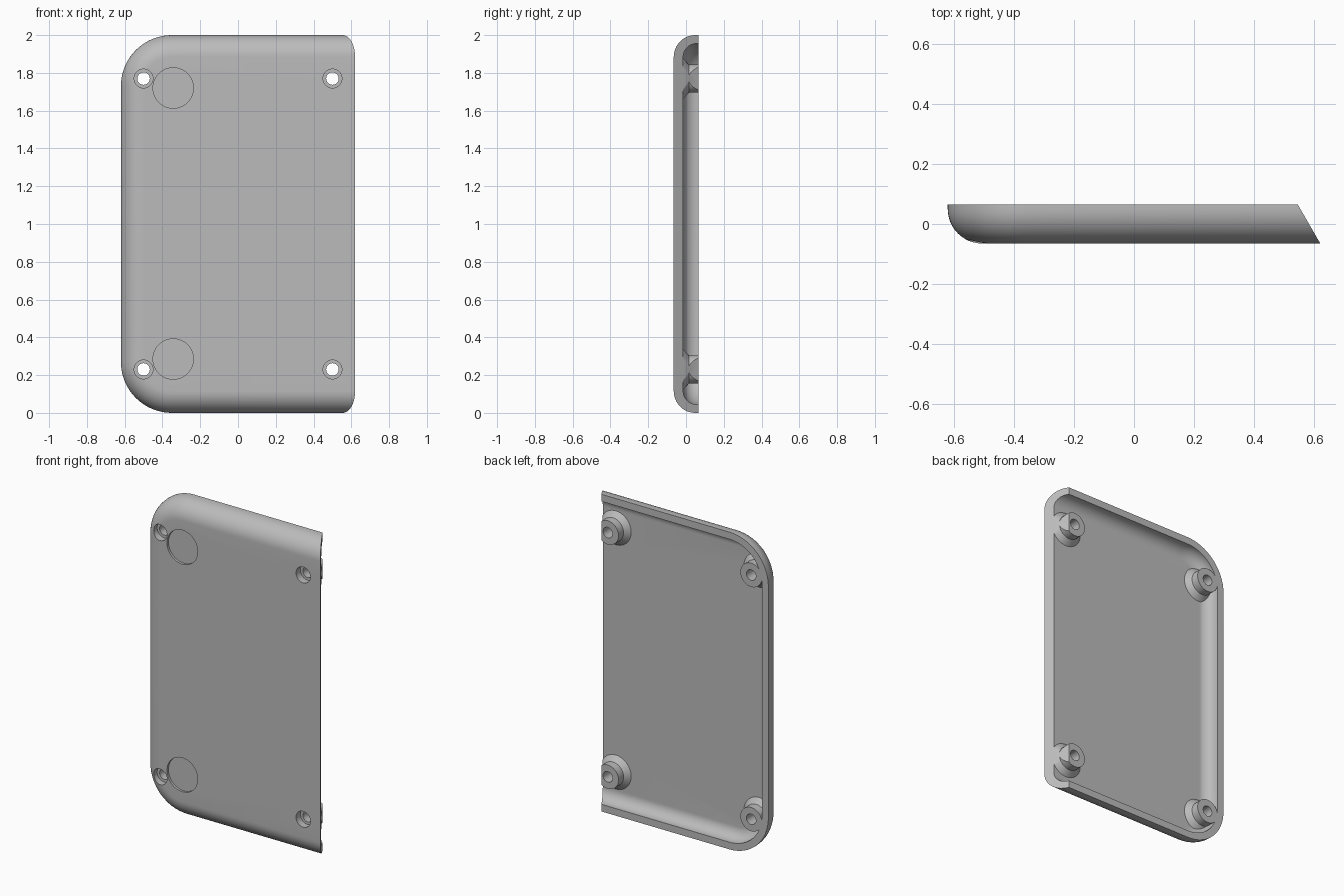
import bpy, bmesh, math
from mathutils import Matrix

cube = bpy.data.objects.get("Cube")
if cube:
    bpy.data.objects.remove(cube)

FRONT, BACK, HALF_W = -0.065, 0.065, 0.62
SCREWS = [(x, z) for x in (-0.5, 0.5) for z in (0.23, 1.77)]

grey = bpy.data.materials.new("Light grey plastic")
grey.use_nodes = True
colour = (0.5, 0.5, 0.5, 1)
grey.diffuse_color = colour
grey.node_tree.nodes["Principled BSDF"].inputs["Base Color"].default_value = colour


def finish(bm, name):
    bmesh.ops.recalc_face_normals(bm, faces=bm.faces)
    mesh = bpy.data.meshes.new(name)
    bm.to_mesh(mesh)
    bm.free()
    mesh.materials.append(grey)
    obj = bpy.data.objects.new(name, mesh)
    bpy.context.collection.objects.link(obj)
    return obj


def outline(inset, corner=0.27, steps=16):
    """Plate outline with two rounded corners, running past the open end."""
    r = corner - inset
    cx, cz = -HALF_W + corner, corner
    pts = [(1, inset)]
    for i in range(steps + 1):
        a = math.pi / 2 * i / steps
        pts.append((cx - r * math.sin(a), cz - r * math.cos(a)))
    return pts + [(x, 2 - z) for x, z in reversed(pts)]


def tray(name, inset, front, back, fillet, steps=12):
    """Solid with a rounded edge around its front face."""
    bm = bmesh.new()
    levels = []
    for i in range(steps + 1):
        a = math.pi / 2 * i / steps
        levels.append((inset + fillet * (1 - math.sin(a)), front + fillet * (1 - math.cos(a))))
    levels.append((inset, back))
    loops = [[bm.verts.new((x, y, z)) for x, z in outline(t)] for t, y in levels]
    for a, b in zip(loops, loops[1:]):
        for i in range(len(a)):
            j = (i + 1) % len(a)
            bm.faces.new((a[i], a[j], b[j], b[i]))
    bm.faces.new(loops[0])
    bm.faces.new(loops[-1])
    return finish(bm, name)


def turned(name, x, z, profile, sides=48):
    """Round solid about a y axis, from (y, radius) pairs."""
    bm = bmesh.new()
    rings = []
    for y, r in profile:
        angles = [math.tau * i / sides for i in range(sides)]
        rings.append([bm.verts.new((x + r * math.cos(a), y, z + r * math.sin(a))) for a in angles])
    for a, b in zip(rings, rings[1:]):
        for i in range(sides):
            j = (i + 1) % sides
            bm.faces.new((a[i], a[j], b[j], b[i]))
    bm.faces.new(rings[0])
    bm.faces.new(rings[-1])
    return finish(bm, name)


def cut(target, cutter):
    mod = target.modifiers.new("Cut", 'BOOLEAN')
    mod.operation, mod.solver, mod.object = 'DIFFERENCE', 'EXACT', cutter
    bpy.context.view_layer.objects.active = target
    bpy.ops.object.modifier_apply(modifier=mod.name)
    bpy.data.objects.remove(cutter)


# Outer body and the hollow, which leaves room for the screw posts
shell = tray("cover_shell", 0, FRONT, BACK, 0.115)
hollow = tray("hollow", 0.045, -0.015, 0.1, 0.07)
for x, z in SCREWS:
    cut(hollow, turned("screw_post", x, z, [(-0.05, 0.107), (-0.015, 0.107), (0.015, 0.075), (0.2, 0.075)]))
cut(shell, hollow)

# Stepped screw holes
for x, z in SCREWS:
    cut(shell, turned("screw_hole", x, z, [(-0.2, 0.05), (-0.02, 0.05), (-0.02, 0.033), (0.2, 0.033)]))

# Shallow round foot recesses
for z in (0.285, 1.72):
    cut(shell, turned("foot_recess", -0.343, z, [(-0.2, 0.107), (FRONT + 0.015, 0.107)]))

# Slanted cut at the open end
bm = bmesh.new()
bmesh.ops.create_cube(bm, size=4, matrix=Matrix.Translation((2, 0, 0)))
slant = math.atan2(0.075, BACK - FRONT)
bm.transform(Matrix.Translation((HALF_W, FRONT, 1)) @ Matrix.Rotation(slant, 4, 'Z'))
cut(shell, finish(bm, "end_cutter"))

bpy.ops.object.select_all(action='DESELECT')
shell.select_set(True)
bpy.context.view_layer.objects.active = shell
bpy.ops.object.shade_smooth_by_angle(angle=math.radians(30))
